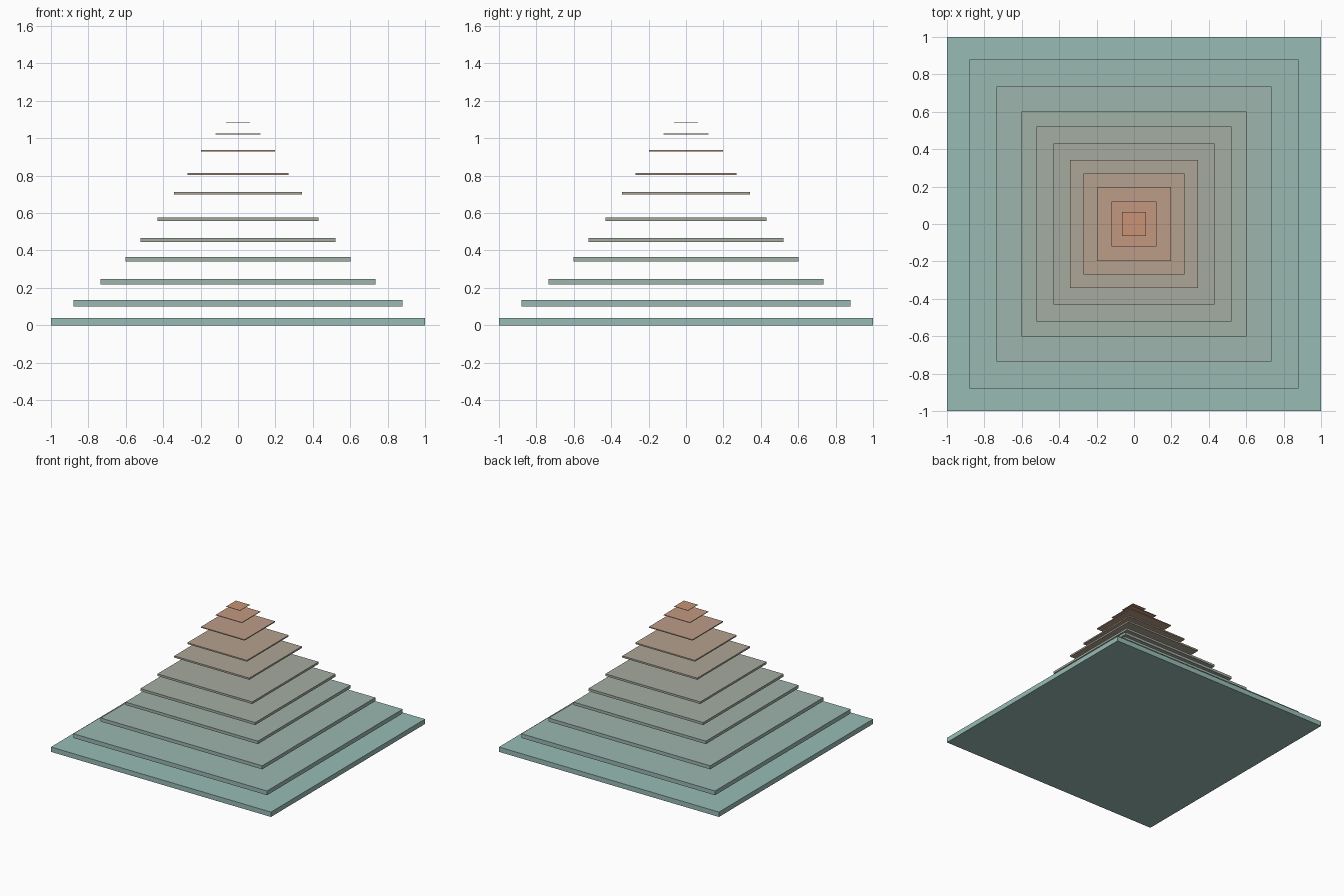
import bpy

if "Cube" in bpy.data.objects:
    bpy.data.objects.remove(bpy.data.objects["Cube"])

# (half width, centre height) of each floating slab, bottom to top
slabs = [(1.0, 0.02), (0.88, 0.118), (0.734, 0.233), (0.602, 0.352),
         (0.522, 0.455), (0.431, 0.567), (0.341, 0.706), (0.271, 0.808),
         (0.198, 0.932), (0.119, 1.023), (0.063, 1.086)]

# Teal at the base, grey in the middle, clay at the tip
TEAL, GREY, CLAY = (0.31, 0.50, 0.46), (0.38, 0.40, 0.34), (0.58, 0.29, 0.18)


def blend(a, b, t):
    return tuple(p + (q - p) * t for p, q in zip(a, b))


def slab(name, half, z, color):
    # Thickness shrinks in proportion to the width
    bpy.ops.mesh.primitive_cube_add(size=2, location=(0, 0, z))
    ob = bpy.context.object
    ob.name = name
    ob.scale = (half, half, 0.02 * half)
    bpy.ops.object.transform_apply(location=False, rotation=False, scale=True)
    mat = bpy.data.materials.new(name + "_color")
    mat.diffuse_color = (*color, 1)
    mat.use_nodes = True
    mat.node_tree.nodes["Principled BSDF"].inputs["Base Color"].default_value = mat.diffuse_color
    ob.data.materials.append(mat)


# Stepped pyramid of separate square slabs
for i, (half, z) in enumerate(slabs):
    t = i / 5
    color = blend(TEAL, GREY, t) if t <= 1 else blend(GREY, CLAY, t - 1)
    if i == len(slabs) - 1:
        color = CLAY
    slab(f"slab_{i + 1:02d}", half, z, color)
